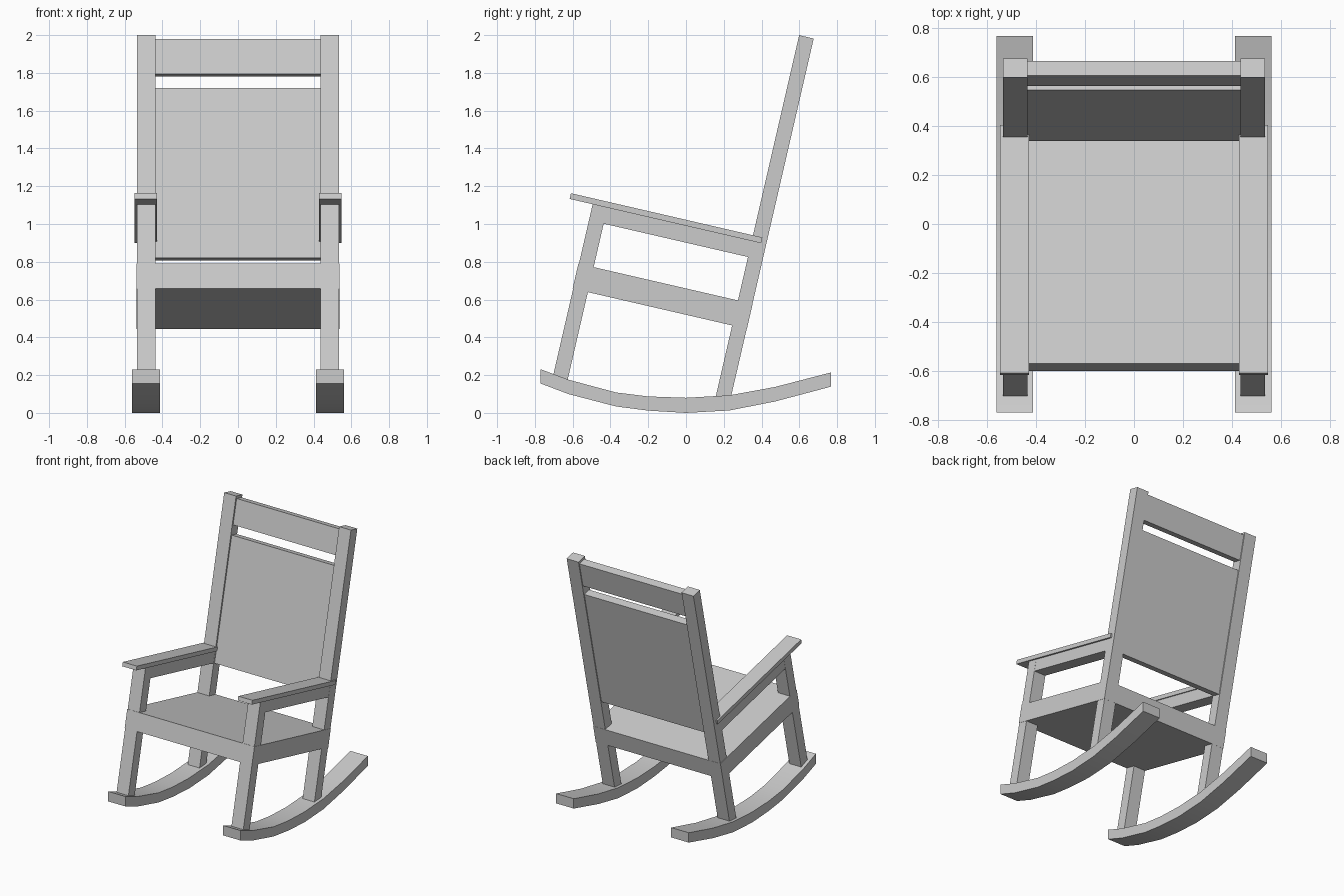
import bpy, bmesh, math
from mathutils import Matrix

if "Cube" in bpy.data.objects:
    bpy.data.objects.remove(bpy.data.objects["Cube"])

TILT = math.radians(-13)  # the whole frame leans back
ROT = Matrix.Rotation(TILT, 4, 'X')


def make_object(name, bm, matrix=None):
    bmesh.ops.recalc_face_normals(bm, faces=bm.faces[:])
    me = bpy.data.meshes.new(name)
    bm.to_mesh(me)
    bm.free()
    ob = bpy.data.objects.new(name, me)
    bpy.context.collection.objects.link(ob)
    if matrix:
        ob.matrix_world = matrix
    return ob


def board(name, x, v, u):
    """Box in the leaning frame: x across, v depth, u height (min, max)."""
    bm = bmesh.new()
    bmesh.ops.create_cube(bm, size=1)
    for p in bm.verts:
        p.co = [r[0] + (c + 0.5) * (r[1] - r[0]) for c, r in zip(p.co, (x, v, u))]
    return make_object(name, bm, ROT)


def rocker(name, x0, x1, path):
    """Curved runner: (y, bottom z, top z) stations extruded across x."""
    bm = bmesh.new()
    rings = []
    for y, lo, hi in path:
        rings.append([bm.verts.new(c) for c in
                      ((x0, y, lo), (x1, y, lo), (x1, y, hi), (x0, y, hi))])
    for a, b in zip(rings, rings[1:]):
        for i in range(4):
            j = (i + 1) % 4
            bm.faces.new((a[i], a[j], b[j], b[i]))
    bm.faces.new(rings[0])
    bm.faces.new(rings[-1])
    ob = make_object(name, bm)
    bpy.ops.object.select_all(action='DESELECT')
    ob.select_set(True)
    bpy.context.view_layer.objects.active = ob
    bpy.ops.object.shade_smooth_by_angle(angle=math.radians(30))


PATH = [(-0.769, 0.155, 0.231), (-0.62, 0.099, 0.175), (-0.37, 0.034, 0.108),
        (-0.2, 0.012, 0.087), (0, 0.0, 0.08), (0.23, 0.013, 0.093),
        (0.47, 0.06, 0.137), (0.768, 0.139, 0.214)]

# paired side parts
for side, s in (("left", -1), ("right", 1)):
    def span(a, b):
        return tuple(sorted((s * a, s * b)))
    board("back_post_" + side, span(0.436, 0.536), (0.134, 0.213), (0.1, 2.083))
    board("front_leg_" + side, span(0.436, 0.536), (-0.73, -0.65), (0.0, 0.966))
    board("arm_rail_" + side, span(0.437, 0.535), (-0.65, 0.134), (0.878, 0.966))
    board("armrest_" + side, span(0.429, 0.548), (-0.855, 0.185), (0.965, 0.996))
    rocker("rocker_" + side, *span(0.412, 0.561), PATH)

# seat, back panel and top rail
board("seat", (-0.538, 0.538), (-0.733, 0.214), (0.506, 0.642))
board("back_panel", (-0.437, 0.437), (0.146, 0.206), (0.876, 1.80))
board("top_rail", (-0.437, 0.437), (0.146, 0.206), (1.874, 2.064))
